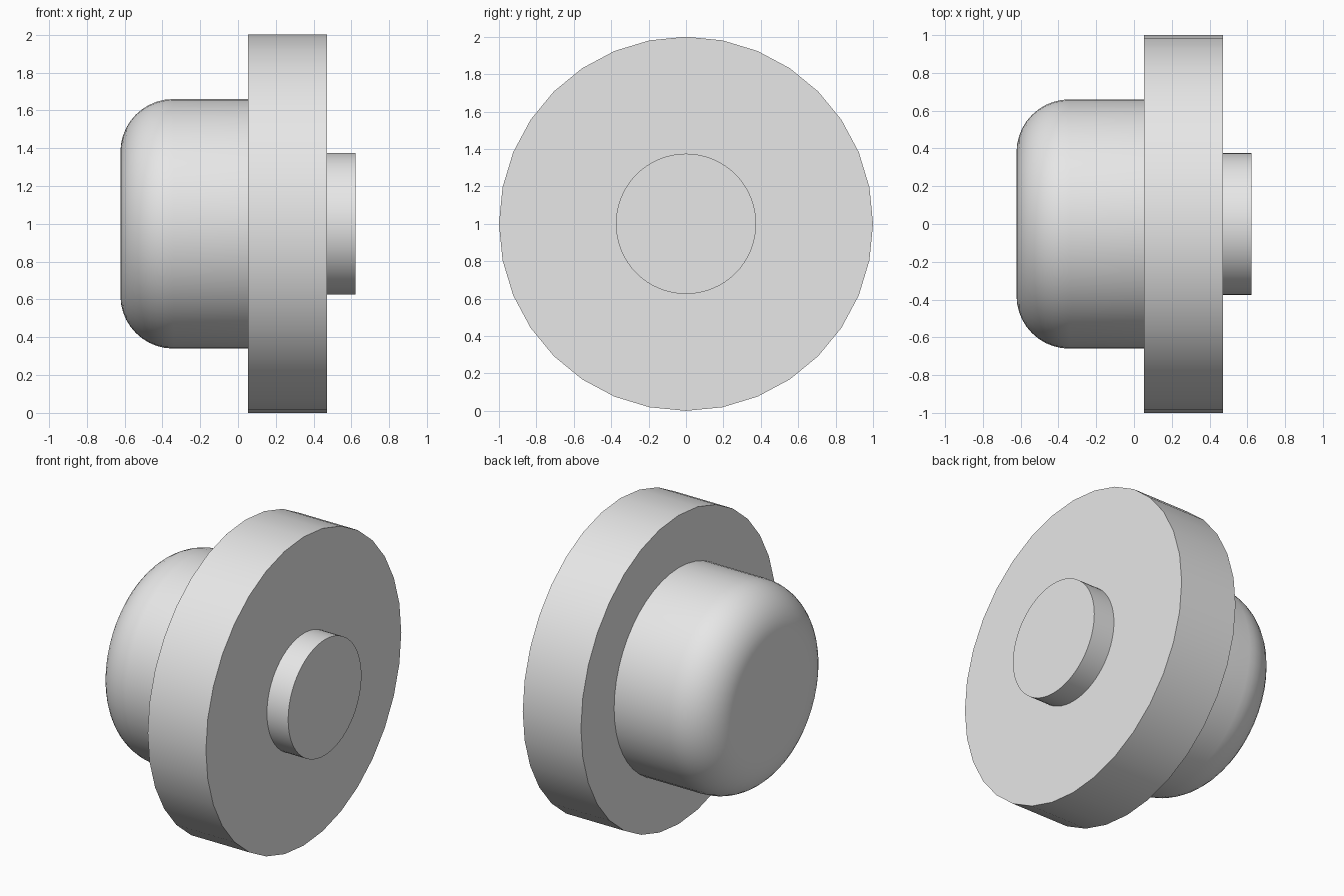
import bpy, bmesh, math
from mathutils import Vector

cube = bpy.data.objects.get("Cube")
if cube:
    bpy.data.objects.remove(cube, do_unlink=True)

grey = bpy.data.materials.new("light grey")
grey.use_nodes = True
grey.diffuse_color = (0.8, 0.8, 0.8, 1)
grey.node_tree.nodes["Principled BSDF"].inputs["Base Color"].default_value = (0.8, 0.8, 0.8, 1)


def turned(name, profile, sides):
    """Closed solid of revolution about the x axis; profile lists (x, radius)."""
    bm = bmesh.new()
    rings = []
    for x, r in profile:
        angles = [2 * math.pi * i / sides for i in range(sides)]
        rings.append([bm.verts.new(Vector((x, r * math.cos(a), 1 + r * math.sin(a))))
                      for a in angles])
    for a, b in zip(rings, rings[1:]):
        for i in range(sides):
            j = (i + 1) % sides
            bm.faces.new((a[i], a[j], b[j], b[i]))
    bm.faces.new(rings[0])
    bm.faces.new(rings[-1])
    bmesh.ops.recalc_face_normals(bm, faces=bm.faces)
    mesh = bpy.data.meshes.new(name)
    bm.to_mesh(mesh)
    bm.free()
    obj = bpy.data.objects.new(name, mesh)
    bpy.context.collection.objects.link(obj)
    mesh.materials.append(grey)
    bpy.ops.object.select_all(action='DESELECT')
    obj.select_set(True)
    bpy.context.view_layer.objects.active = obj
    bpy.ops.object.shade_smooth_by_angle(angle=math.radians(35))
    return obj


# Wide flange disc
turned("flange_disc", [(0.053, 1), (0.47, 1)], 32)

# Short stub on the outer face
turned("end_stub", [(0.47, 0.375), (0.622, 0.375)], 64)

# Drum with a rounded rim
end, radius, fillet, steps = -0.622, 0.66, 0.28, 10
rim = []
for k in range(steps + 1):
    t = math.pi / 2 * k / steps
    rim.append((end + fillet * (1 - math.cos(t)), radius - fillet * (1 - math.sin(t))))
turned("rounded_drum", rim + [(0.053, radius)], 48)
